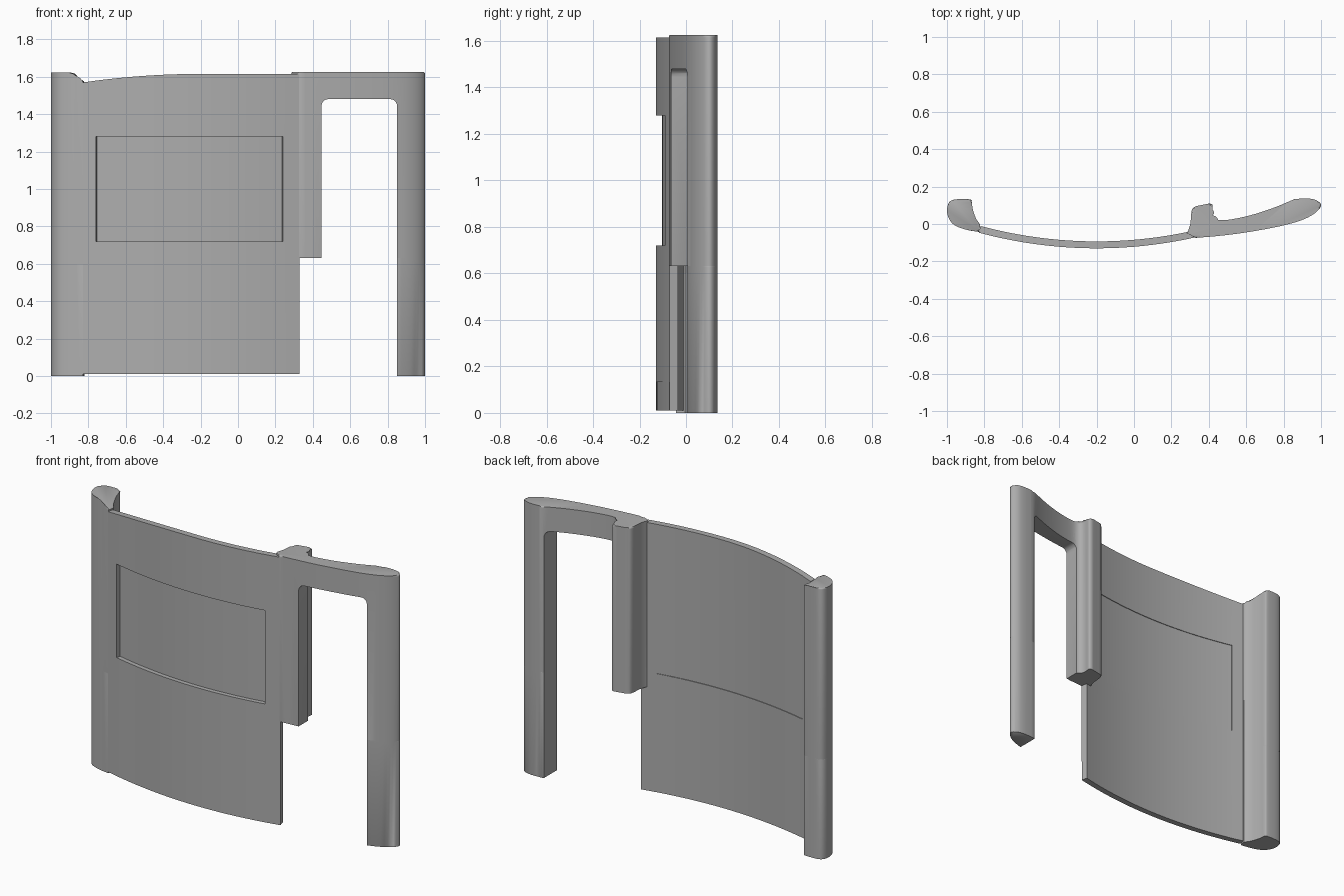
import bpy, bmesh, math
from mathutils import Vector

if "Cube" in bpy.data.objects:
    bpy.data.objects.remove(bpy.data.objects["Cube"])

grey = bpy.data.materials.new("plain_grey")
grey.use_nodes = True
grey.diffuse_color = (0.42, 0.42, 0.42, 1)
grey.node_tree.nodes["Principled BSDF"].inputs["Base Color"].default_value = (0.42, 0.42, 0.42, 1)


def add_object(name, bm):
    bmesh.ops.recalc_face_normals(bm, faces=bm.faces)
    mesh = bpy.data.meshes.new(name)
    bm.to_mesh(mesh)
    bm.free()
    mesh.materials.append(grey)
    ob = bpy.data.objects.new(name, mesh)
    bpy.context.collection.objects.link(ob)
    return ob


def finish(ob):
    bpy.ops.object.select_all(action='DESELECT')
    ob.select_set(True)
    bpy.context.view_layer.objects.active = ob
    bpy.ops.object.convert(target='MESH')
    bpy.ops.object.shade_smooth_by_angle(angle=math.radians(35))


def smooth_run(points, steps=4):
    """Catmull-Rom through one run of points; runs meet in sharp corners."""
    p = [Vector(q) for q in points]
    p = [p[0] * 2 - p[1]] + p + [p[-1] * 2 - p[-2]]
    out = []
    for a, b, c, d in zip(p, p[1:], p[2:], p[3:]):
        for i in range(steps):
            t = i / steps
            out.append(0.5 * (2 * b + (c - a) * t + (2 * a - 5 * b + 4 * c - d) * t * t
                              + (3 * b - a - 3 * c + d) * t ** 3))
    return out + [p[-2]]


def outline(runs):
    pts = []
    for run in runs:
        for v in smooth_run(run):
            if not pts or (v - pts[-1]).length > 0.001:
                pts.append(v)
    if (pts[0] - pts[-1]).length < 0.001:
        pts.pop()
    return pts


def prism(name, pts, z0, top, rim=0.0):
    """Plan outline extruded up to a height that may vary with x."""
    bm = bmesh.new()
    low = [bm.verts.new((p.x, p.y, z0)) for p in pts]
    high = [bm.verts.new((p.x, p.y, top(p.x))) for p in pts]
    bm.faces.new(low)
    cap = bm.faces.new(high)
    for i in range(len(pts)):
        j = (i + 1) % len(pts)
        bm.faces.new((low[i], low[j], high[j], high[i]))
    if rim:
        bmesh.ops.bevel(bm, geom=list(cap.edges), offset=rim, segments=3,
                        affect='EDGES', profile=0.5, clamp_overlap=True)
    return add_object(name, bm)


# Curved panel: front face height field, thickness and top edge
def front_y(x):
    return -0.13 + 0.21 * (x + 0.2) ** 2


def panel_top(x):
    return 1.615 - 0.115 * max(0.0, -0.2 - x) ** 2


WIN_X, WIN_Z = (-0.76, 0.24), (0.72, 1.28)


def span(a, b, n):
    return [a + (b - a) * i / n for i in range(n + 1)]


def curved_sheet(name, xs, rows, setback, thick, hole=False):
    bm = bmesh.new()
    grid = []
    for x in xs:
        n = Vector((-0.42 * (x + 0.2), 1)).normalized()
        zs = [r(x) if callable(r) else r for r in rows]
        grid.append([[bm.verts.new((x + n.x * d, front_y(x) + n.y * d, z)) for z in zs]
                     for d in (setback, setback + thick)])
    nx, nz = len(xs) - 1, len(rows) - 1

    def solid(i, k):
        if not (0 <= i < nx and 0 <= k < nz):
            return False
        mid = (xs[i] + xs[i + 1]) / 2
        return not (hole and rows[k] == WIN_Z[0] and WIN_X[0] < mid < WIN_X[1])

    for i in range(nx):
        for k in range(nz):
            if not solid(i, k):
                continue
            ring = [(i, k), (i + 1, k), (i + 1, k + 1), (i, k + 1)]
            for side in (0, 1):
                bm.faces.new([grid[a][side][b] for a, b in ring])
            for e, (di, dk) in enumerate(((0, -1), (1, 0), (0, 1), (-1, 0))):
                if not solid(i + di, k + dk):
                    (a, b), (c, d) = ring[e], ring[(e + 1) % 4]
                    bm.faces.new((grid[a][0][b], grid[c][0][d], grid[c][1][d], grid[a][1][b]))
    loose = [v for v in bm.verts if not v.link_faces]
    bmesh.ops.delete(bm, geom=loose, context='VERTS')
    finish(add_object(name, bm))


cols = [-0.83] + span(*WIN_X, 28) + [0.285, 0.33]
curved_sheet("door_panel", cols, [0.132, WIN_Z[0], WIN_Z[1], panel_top], 0, 0.037, hole=True)
curved_sheet("kick_strip", cols, [0.01, 0.132], 0.001, 0.036)
curved_sheet("window_pane", span(WIN_X[0] - 0.002, WIN_X[1] + 0.002, 28),
             [WIN_Z[0] - 0.002, WIN_Z[1] + 0.002], 0.026, 0.007)

# Left post: rounded outside, hollow towards the panel
left_plan = outline([
    [(-0.83, -0.042), (-0.9, -0.03), (-0.96, -0.006), (-0.99, 0.03), (-1, 0.075),
     (-0.987, 0.118), (-0.95, 0.132), (-0.88, 0.132), (-0.868, 0.122)],
    [(-0.868, 0.122), (-0.862, 0.08), (-0.845, 0.03), (-0.822, -0.005)],
    [(-0.822, -0.005), (-0.83, -0.042)]])


def left_top(x):
    t = min(1, max(0, (x + 0.885) / 0.055))
    return 1.622 - 0.045 * t * t * (3 - 2 * t)


finish(prism("left_post_lower", left_plan, 0, lambda x: 0.598, 0.002))
finish(prism("left_post_upper", left_plan, 0.597, left_top, 0.012))

# Middle post, header and right leg: one plan with the doorway cut out
frame_plan = outline([
    [(0.33, -0.074), (0.45, -0.064), (0.6, -0.045), (0.78, -0.012), (0.9, 0.022),
     (0.97, 0.06), (1, 0.1), (0.975, 0.127), (0.93, 0.136), (0.86, 0.134)],
    [(0.86, 0.134), (0.75, 0.088), (0.62, 0.046), (0.5, 0.022), (0.44, 0.025),
     (0.418, 0.055), (0.42, 0.1), (0.405, 0.11)],
    [(0.405, 0.11), (0.36, 0.101), (0.325, 0.092), (0.308, 0.07), (0.301, 0.0), (0.284, -0.05)],
    [(0.284, -0.05), (0.33, -0.074)]])


def doorway_cutter():
    # Opening with rounded upper corners
    x0, x1, top, r = 0.447, 0.85, 1.48, 0.035
    pts = [(x0, -0.2), (x1, -0.2)]
    for cx, start in ((x1 - r, 0), (x0 + r, 90)):
        for s in range(7):
            a = math.radians(start + s * 15)
            pts.append((cx + r * math.cos(a), top - r + r * math.sin(a)))
    bm = bmesh.new()
    f = bm.faces.new([bm.verts.new((x, -0.5, z)) for x, z in pts])
    ext = bmesh.ops.extrude_face_region(bm, geom=[f])["geom"]
    bmesh.ops.translate(bm, vec=(0, 1, 0), verts=[v for v in ext if isinstance(v, bmesh.types.BMVert)])
    ob = add_object("doorway_cutter", bm)
    ob.hide_render = True
    return ob


cutter = doorway_cutter()
for name, z0, top, rim in (("door_frame_lower", 0, 0.632, 0.002),
                           ("door_frame_upper", 0.631, 1.625, 0.01)):
    ob = prism(name, frame_plan, z0, lambda x: top, rim)
    cut = ob.modifiers.new("doorway", 'BOOLEAN')
    cut.operation, cut.solver, cut.object = 'DIFFERENCE', 'EXACT', cutter
    soft = ob.modifiers.new("soft_edges", 'BEVEL')
    soft.width, soft.segments, soft.limit_method = 0.006, 2, 'ANGLE'
    soft.angle_limit = math.radians(60)
    finish(ob)
bpy.data.objects.remove(cutter)
